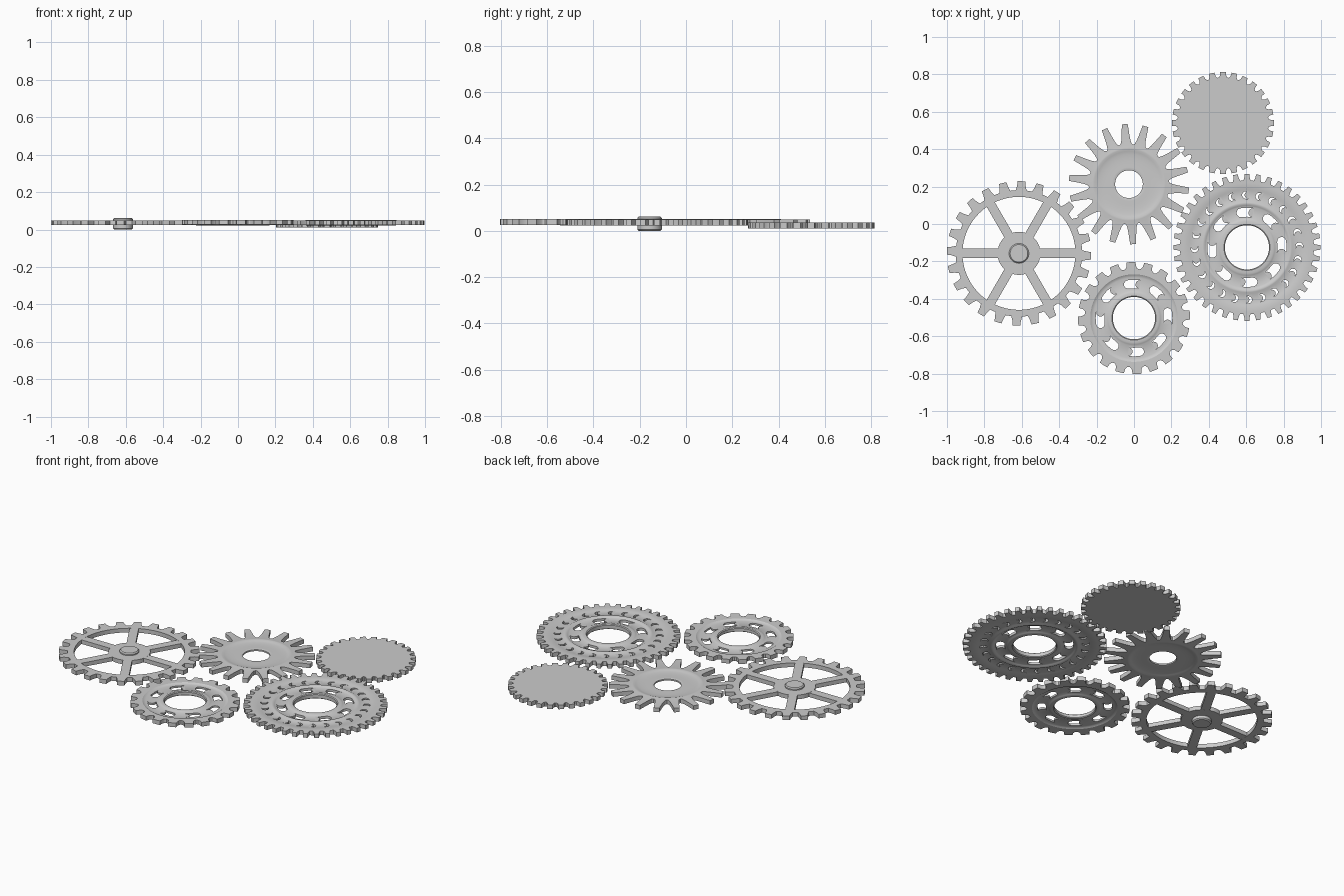
import bpy, bmesh
from math import sin, cos, pi, radians, tau

if "Cube" in bpy.data.objects:
    bpy.data.objects.remove(bpy.data.objects["Cube"])


def finish(bm, name, loc):
    bmesh.ops.remove_doubles(bm, verts=bm.verts, dist=1e-5)
    bmesh.ops.recalc_face_normals(bm, faces=bm.faces)
    me = bpy.data.meshes.new(name)
    bm.to_mesh(me)
    bm.free()
    ob = bpy.data.objects.new(name, me)
    bpy.context.collection.objects.link(ob)
    ob.location = (loc[0], loc[1], 0)
    return ob


def smooth(ob):
    bpy.ops.object.select_all(action='DESELECT')
    ob.select_set(True)
    bpy.context.view_layer.objects.active = ob
    bpy.ops.object.shade_smooth_by_angle(angle=radians(30))


def lathe(name, loc, profile, n, tooth=((0, 0),), phase=0):
    """Revolve a profile; a radius of None follows the tooth outline.
    phase is the angle of a tooth centre in degrees."""
    bm = bmesh.new()
    rows = []
    for k in range(n):
        for f, tr in tooth:
            a = radians(phase) + (k + f - 0.5) * tau / n
            row = []
            for r, z in profile:
                rr = tr if r is None else r
                row.append(bm.verts.new((rr * cos(a), rr * sin(a), z)))
            rows.append(row)
    m = len(profile)
    solid = profile[0][0] == 0
    for i, p in enumerate(rows):
        q = rows[(i + 1) % len(rows)]
        for j in range(m - 1 if solid else m):
            t = (j + 1) % m
            bm.faces.new((p[j], q[j], q[t], p[t]))
    return finish(bm, name, loc)


def cut_slots(ob, rings):
    """Cut rings of curved, round-ended slots: (count, radius, half width, half arc, phase)."""
    bm = bmesh.new()
    for count, r, w, arc, phase in rings:
        for k in range(count):
            c = radians(phase) + k * tau / count
            pts = []
            for side in (1, -1):
                for s in (-1, 0, 1):
                    a = c + side * s * arc
                    pts.append(((r + side * w) * cos(a), (r + side * w) * sin(a)))
                a = c + side * arc
                for s in range(1, 6):
                    b = a + side * s * pi / 6
                    rr = w * side
                    pts.append((r * cos(a) + rr * cos(b), r * sin(a) + rr * sin(b)))
            lo = [bm.verts.new((x, y, -0.05)) for x, y in pts]
            hi = [bm.verts.new((x, y, 0.12)) for x, y in pts]
            bm.faces.new(lo[::-1])
            bm.faces.new(hi)
            for i in range(len(pts)):
                j = (i + 1) % len(pts)
                bm.faces.new((lo[i], lo[j], hi[j], hi[i]))
    cutter = finish(bm, ob.name + "_cutter", ob.location)
    mod = ob.modifiers.new("slots", 'BOOLEAN')
    mod.operation = 'DIFFERENCE'
    mod.solver = 'EXACT'
    mod.object = cutter
    bpy.ops.object.select_all(action='DESELECT')
    bpy.context.view_layer.objects.active = ob
    ob.select_set(True)
    bpy.ops.object.modifier_apply(modifier=mod.name)
    bpy.data.objects.remove(cutter)


def mirrored(top, mid):
    """Add the underside of a profile by mirroring it about height mid."""
    return top + [(r, 2 * mid - z) for r, z in reversed(top)]


def block_tooth(root, tip):
    return ((0, root), (0.17, root), (0.26, root + (tip - root) * 0.5), (0.3, tip),
            (0.5, tip), (0.7, tip), (0.74, root + (tip - root) * 0.5), (0.83, root))


def notch_tooth(root, tip):
    d = tip - root
    return ((0, root), (0.12, root + d * 0.1), (0.21, root + d * 0.4), (0.25, tip),
            (0.5, tip), (0.75, tip), (0.79, root + d * 0.4), (0.88, root + d * 0.1))


# Spoked gear: toothed rim, spokes, hub with axle
A = (-0.615, -0.157)
smooth(lathe("spoked_gear_rim", A,
             [(0.302, 0.048), (0.32, 0.048), (None, 0.048), (None, 0.023),
              (0.32, 0.023), (0.302, 0.023)], 24, block_tooth(0.338, 0.386), 88))
bm = bmesh.new()
for k in range(6):
    a = k * pi / 3
    u, v = (cos(a), sin(a)), (-sin(a), cos(a))
    vs = [bm.verts.new((u[0] * r + v[0] * w, u[1] * r + v[1] * w, z))
          for z in (0.0232, 0.0478) for r, w in ((0.11, -0.025), (0.306, -0.025), (0.306, 0.025), (0.11, 0.025))]
    for f in ((3, 2, 1, 0), (4, 5, 6, 7), (0, 1, 5, 4), (1, 2, 6, 5), (2, 3, 7, 6), (3, 0, 4, 7)):
        bm.faces.new([vs[i] for i in f])
finish(bm, "spoked_gear_spokes", A)
smooth(lathe("spoked_gear_hub_and_axle", A,
             [(0, 0.061), (0.047, 0.061), (0.053, 0.055), (0.053, 0.048), (0.115, 0.048),
              (0.115, 0.023), (0.053, 0.023), (0.053, 0.006), (0.047, 0), (0, 0)], 48))

# Spiked gear: dished disc with long narrow teeth
dish = [(0.074, 0.041), (0.079, 0.043), (0.09, 0.043), (0.115, 0.0425), (0.14, 0.043),
        (0.16, 0.0445), (0.175, 0.047), (0.186, 0.0505), (0.195, 0.0505), (0.202, 0.049), (None, 0.049)]
spike = ((0, 0.213), (0.11, 0.218), (0.2, 0.235), (0.27, 0.262), (0.36, 0.322),
         (0.64, 0.322), (0.73, 0.262), (0.8, 0.235), (0.89, 0.218))
smooth(lathe("spiked_gear", (-0.027, 0.213), mirrored(dish, 0.0365), 18, spike, 94))

# Small slotted gear: collar, recessed web, rim
small = [(0.113, 0.047), (0.118, 0.051), (0.132, 0.051), (0.141, 0.048), (0.148, 0.044),
         (0.216, 0.044), (0.226, 0.046), (0.234, 0.051), (0.25, 0.051), (None, 0.051)]
gear = lathe("small_slotted_gear", (0, -0.503), mirrored(small, 0.0385), 20,
             notch_tooth(0.262, 0.3), 93)
cut_slots(gear, [(8, 0.182, 0.023, 0.17, 0)])
smooth(gear)

# Large slotted gear: collar, two slotted webs, ridge between them, rim
large = [(0.118, 0.047), (0.123, 0.051), (0.14, 0.051), (0.149, 0.048), (0.156, 0.044),
         (0.216, 0.044), (0.223, 0.047), (0.23, 0.051), (0.24, 0.051), (0.249, 0.046),
         (0.305, 0.046), (0.313, 0.049), (0.345, 0.049), (None, 0.049)]
gear = lathe("large_slotted_gear", (0.604, -0.125), mirrored(large, 0.0365), 40,
             block_tooth(0.358, 0.393), 90)
cut_slots(gear, [(8, 0.188, 0.024, 0.17, 0), (24, 0.28, 0.02, 0.025, 0)])
smooth(gear)

# Solid gear: plain toothed plate set slightly lower
smooth(lathe("solid_gear", (0.476, 0.54),
             [(0, 0.036), (0.23, 0.036), (None, 0.036), (None, 0.011), (0.23, 0.011), (0, 0.011)],
             28, notch_tooth(0.243, 0.273), 90))
